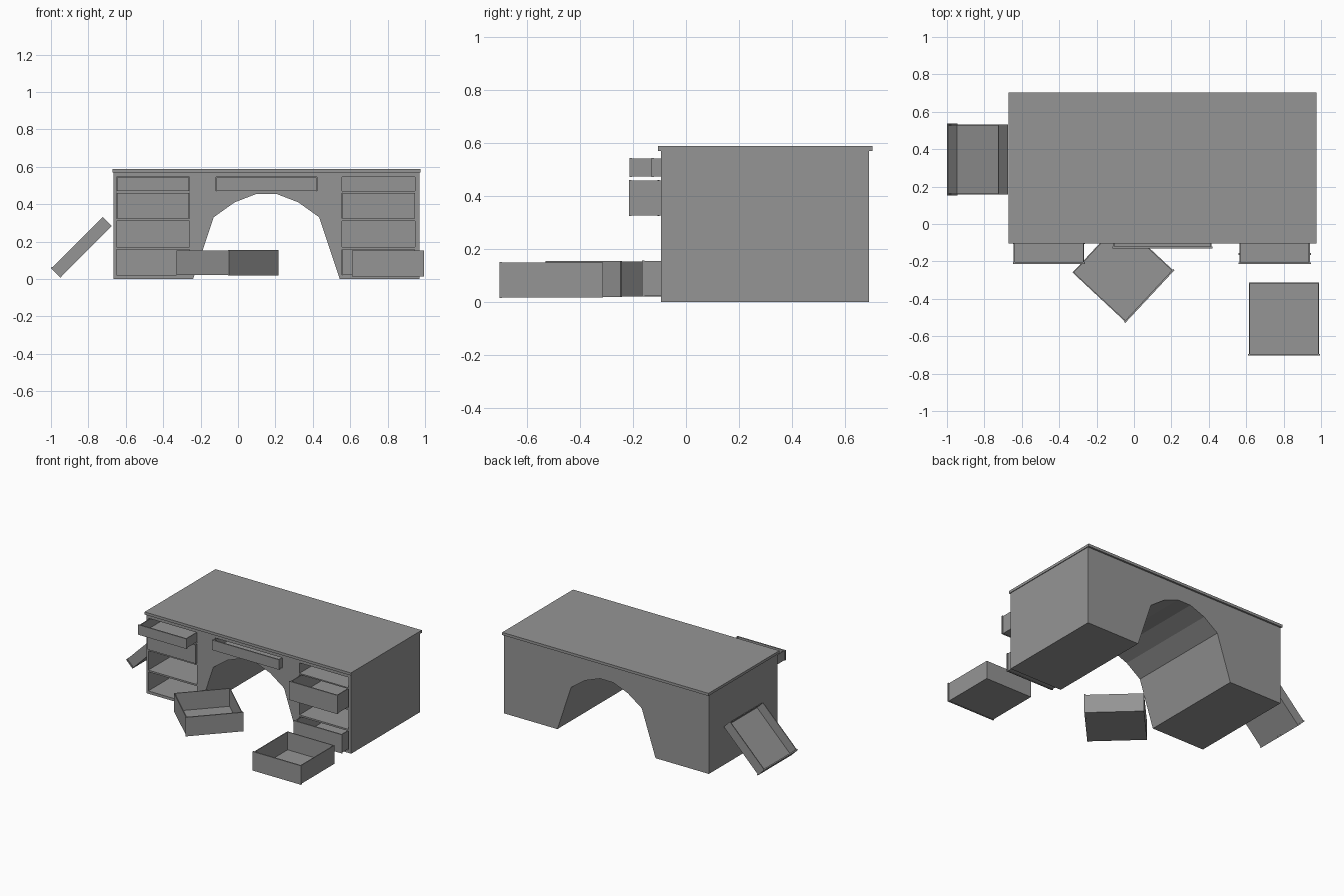
import bpy, bmesh
from math import radians
from mathutils import Matrix, Vector

default = bpy.data.objects.get("Cube")
if default:
    bpy.data.objects.remove(default)

GREY = (0.3, 0.3, 0.3, 1)
grey = bpy.data.materials.new("plain grey")
grey.use_nodes = True
grey.diffuse_color = GREY
grey.node_tree.nodes["Principled BSDF"].inputs["Base Color"].default_value = GREY


def add_box(bm, x, y, z):
    """Box from three (low, high) ranges."""
    lows, highs = zip(x, y, z)
    size = Vector(highs) - Vector(lows)
    centre = (Vector(highs) + Vector(lows)) / 2
    bmesh.ops.create_cube(bm, size=1, matrix=Matrix.Translation(centre) @ Matrix.Diagonal((*size, 1)))


def finish(name, bm, location=(0, 0, 0), rotation=(0, 0, 0)):
    bmesh.ops.recalc_face_normals(bm, faces=bm.faces)
    mesh = bpy.data.meshes.new(name)
    bm.to_mesh(mesh)
    bm.free()
    mesh.materials.append(grey)
    obj = bpy.data.objects.new(name, mesh)
    bpy.context.collection.objects.link(obj)
    obj.location = location
    obj.rotation_euler = [radians(a) for a in rotation]
    return obj


FRONT, BACK, DEPTH = -0.095, 0.69, 0.39
MIDDLE = 0.152
COLUMNS = {"right": -0.455, "left": 0.752}
WIDTH = 0.39
ROWS = [(0.47, 0.545), (0.323, 0.461), (0.17, 0.31), (0.02, 0.158)]

# Desk body: half outline with the kneehole arch, mirrored and extruded
half = [(0.053, 0.455), (0.17, 0.41), (0.282, 0.33), (0.392, 0), (0.818, 0), (0.818, 0.57)]
outline = [(MIDDLE + x, z) for x, z in half] + [(MIDDLE - x, z) for x, z in reversed(half)]
bm = bmesh.new()
face = bm.faces.new([bm.verts.new((x, FRONT, z)) for x, z in outline])
new = bmesh.ops.extrude_face_region(bm, geom=[face])["geom"]
bmesh.ops.translate(bm, verts=[v for v in new if isinstance(v, bmesh.types.BMVert)],
                    vec=(0, BACK - FRONT, 0))
body = finish("desk_body", bm)

# Drawer openings
bm = bmesh.new()
inside = (FRONT - 0.05, FRONT + 0.41)
for cx in COLUMNS.values():
    for row in ROWS:
        add_box(bm, (cx - WIDTH / 2, cx + WIDTH / 2), inside, row)
add_box(bm, (MIDDLE - 0.27, MIDDLE + 0.27), inside, ROWS[0])
cutter = finish("opening_cutter", bm)
cutter.hide_render = True
cut = body.modifiers.new("openings", "BOOLEAN")
cut.object = cutter
cut.operation = "DIFFERENCE"
cut.solver = "EXACT"
bpy.context.view_layer.objects.active = body
bpy.ops.object.modifier_apply(modifier=cut.name)
bpy.data.objects.remove(cutter)

# Desk top
bm = bmesh.new()
add_box(bm, (-0.672, 0.975), (-0.105, 0.703), (0.569, 0.588))
finish("desk_top", bm)


def drawer(name, location, height, width=WIDTH - 0.004, rotation=(0, 0, 0)):
    """Open tray with a slightly wider front panel, centred on its origin."""
    w, d, h, t = width / 2 - 0.005, DEPTH / 2, height / 2, 0.006
    bm = bmesh.new()
    add_box(bm, (-w, w), (-d, d), (-h + 0.002, -h + t))
    add_box(bm, (-w, w), (d - t, d), (-h + 0.002, h - 0.002))
    for side in (-1, 1):
        edges = sorted((side * w, side * (w - t)))
        add_box(bm, edges, (-d, d), (-h + 0.002, h - 0.002))
    add_box(bm, (-width / 2, width / 2), (-d, -d + 0.009), (-h, h))
    return finish(name, bm, location, rotation)


def fitted_drawer(name, cx, row, front, width=WIDTH - 0.004):
    low, high = ROWS[row]
    drawer(name, (cx, front + DEPTH / 2, (low + high) / 2), high - low - 0.003, width)


# Drawers still in the desk
fitted_drawer("right_top_drawer", COLUMNS["right"], 0, -0.213)
fitted_drawer("right_second_drawer", COLUMNS["right"], 1, -0.108)
fitted_drawer("left_second_drawer", COLUMNS["left"], 1, -0.215)
fitted_drawer("left_bottom_drawer", COLUMNS["left"], 3, -0.165)
fitted_drawer("centre_drawer", MIDDLE, 0, -0.13, 0.536)

# Drawers taken out
drawer("loose_drawer_front", (0.802, -0.508, 0.083), 0.137)
drawer("loose_drawer_turned", (-0.058, -0.255, 0.087), 0.137, rotation=(0, 0, 47))
drawer("loose_drawer_leaning", (-0.837, 0.345, 0.17), 0.073, rotation=(45, 0, -90))
